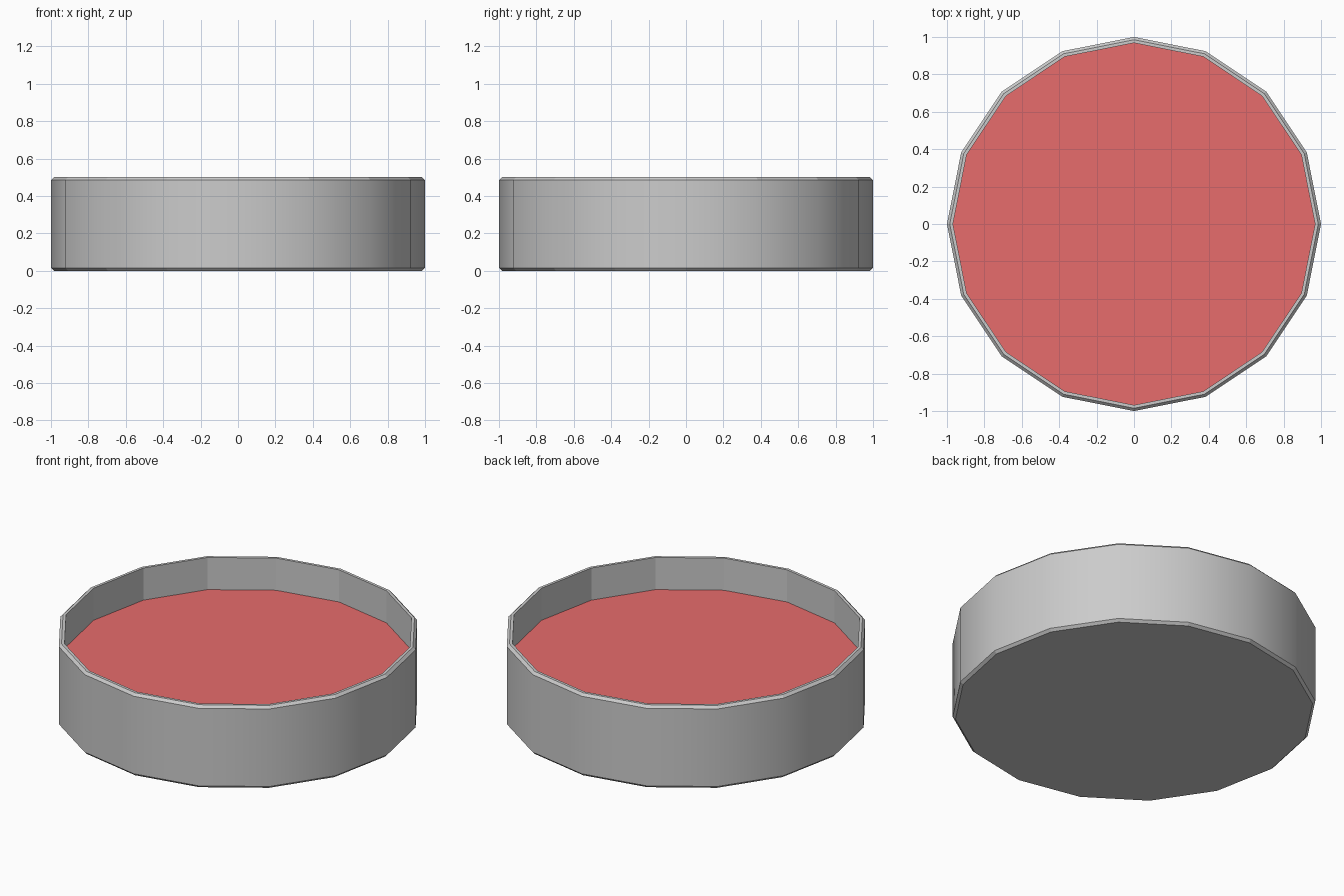
import bpy, bmesh, math

if "Cube" in bpy.data.objects:
    bpy.data.objects.remove(bpy.data.objects["Cube"])

SIDES = 16


def ring(bm, r, z):
    return [bm.verts.new((r * math.cos(2 * math.pi * i / SIDES),
                          r * math.sin(2 * math.pi * i / SIDES), z))
            for i in range(SIDES)]


def finish(bm, name):
    mesh = bpy.data.meshes.new(name)
    bm.to_mesh(mesh)
    bm.free()
    obj = bpy.data.objects.new(name, mesh)
    bpy.context.collection.objects.link(obj)
    return obj


# Dish: bevelled outer wall, flat rim, thin inner wall and inner floor
profile = [(0.985, 0), (1, 0.015), (1, 0.485), (0.985, 0.5), (0.968, 0.5), (0.968, 0.03)]
bm = bmesh.new()
rings = [ring(bm, r, z) for r, z in profile]
bm.faces.new(rings[0][::-1])
bm.faces.new(rings[-1])
for k, (a, b) in enumerate(zip(rings, rings[1:])):
    for i in range(SIDES):
        j = (i + 1) % SIDES
        face = bm.faces.new((a[i], a[j], b[j], b[i]))
        face.smooth = k == 1  # only the outer wall is smooth
# Keep the outer wall crisp where it meets the bevels
for r in (rings[1], rings[2]):
    for i in range(SIDES):
        bm.edges.get((r[i], r[(i + 1) % SIDES])).smooth = False
finish(bm, "dish")

# Red contents: flat disc sitting inside the wall
bm = bmesh.new()
bm.faces.new(ring(bm, 0.968, 0.305))
contents = finish(bm, "contents")
red = bpy.data.materials.new("red")
red.diffuse_color = (0.8, 0.15, 0.15, 1)
red.use_nodes = True
red.node_tree.nodes["Principled BSDF"].inputs["Base Color"].default_value = red.diffuse_color
contents.data.materials.append(red)
